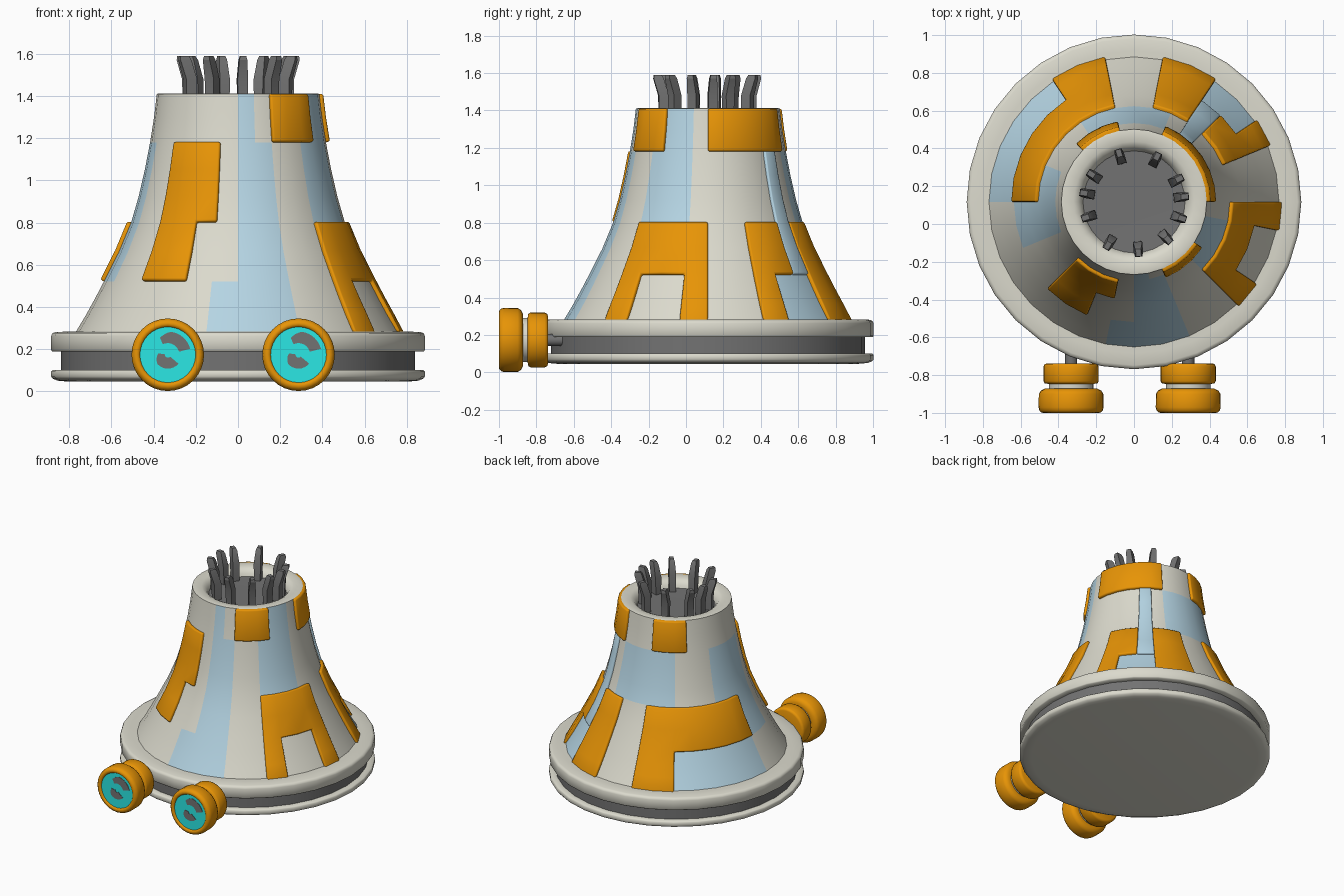
import bpy, bmesh, math
from mathutils import Matrix, Vector

if "Cube" in bpy.data.objects:
    bpy.data.objects.remove(bpy.data.objects["Cube"])

N = 32                      # sides around the bell
CY = 0.117                  # bell axis position in y
STEP = 2 * math.pi / N


def material(name, rgb):
    m = bpy.data.materials.new(name)
    m.diffuse_color = (*rgb, 1)
    m.use_nodes = True
    m.node_tree.nodes["Principled BSDF"].inputs["Base Color"].default_value = m.diffuse_color
    return m


WHITE, BLUE, ORANGE, GREY, CYAN = range(5)
MATS = [material("warm_white", (0.71, 0.70, 0.61)),
        material("pale_blue", (0.46, 0.66, 0.77)),
        material("orange", (0.81, 0.30, 0.002)),
        material("dark_grey", (0.17, 0.17, 0.17)),
        material("cyan", (0.024, 0.82, 0.80))]


def finish(name, bm, matrix=Matrix(), angle=55):
    me = bpy.data.meshes.new(name)
    bm.to_mesh(me)
    bm.free()
    for m in MATS:
        me.materials.append(m)
    me.shade_smooth()
    me.set_sharp_from_angle(angle=math.radians(angle))
    ob = bpy.data.objects.new(name, me)
    ob.matrix_world = matrix
    bpy.context.collection.objects.link(ob)
    return ob


def polar(r, k, z):
    # k counts sides from the front (-y) towards +x
    return Vector((r * math.sin(k * STEP), -r * math.cos(k * STEP), z))


def lathe(name, profile, matrix, colour):
    # colour(i, k) gives the material of profile segment i at side k
    bm = bmesh.new()
    rings = [[bm.verts.new(polar(r, k, z)) for k in range(N)] if r > 0
             else [bm.verts.new((0, 0, z))] * N for r, z in profile]
    for i in range(len(rings) - 1):
        for k in range(N):
            j = (k + 1) % N
            loop = [rings[i][k], rings[i][j], rings[i + 1][j], rings[i + 1][k]]
            f = bm.faces.new(list(dict.fromkeys(loop)))
            f.material_index = colour(i, k)
    return finish(name, bm, matrix)


BELL = Matrix.Translation((0, CY, 0))

# base: two white rims with a grey groove between, white underside
base = [(0, .045), (.8, .045), (.855, .05), (.88, .06), (.886, .07), (.886, .093), (.88, .1), (.84, .1),
        (.84, .188), (.88, .188), (.886, .195), (.886, .262), (.88, .275), (.865, .281),
        (.8, .283), (.7, .285)]
lathe("base", base, BELL, lambda i, k: GREY if i == 7 else WHITE)

# bell body: four paint bands, each a few rings high
wall = [(.77, .28), (.722, .36), (.678, .44), (.636, .52), (.565, .66), (.507, .8),
        (.472, .92), (.442, 1.05), (.417, 1.18), (.398, 1.3), (.385, 1.41)]
BANDS = [(0, 3), (3, 5), (5, 8), (8, 10)]
# blue paint: (lowest band, highest band, first side, last side)
BLUE_AREAS = [(0, 0, -1, 2), (1, 2, 0, 2), (3, 3, 0, 1), (2, 2, 4, 7), (3, 3, 5, 7),
              (0, 0, 11, 13), (1, 2, 12, 13), (2, 2, 14, 19), (0, 0, 19, 24),
              (1, 1, 24, 26), (2, 2, 22, 26)]


def cells(areas):
    return {(i, k % N) for lo, hi, a, b in areas
            for i in range(BANDS[lo][0], BANDS[hi][1]) for k in range(a, b)}


blue = cells(BLUE_AREAS)
# thick rim and the grey floor of the opening
rim = [(.372, 1.413), (.32, 1.41), (.295, 1.398), (.278, 1.375), (.27, 1.355), (0, 1.35)]
lathe("bell_body", wall + rim, BELL,
      lambda i, k: GREY if i == len(wall) + 4 else BLUE if (i, k) in blue else WHITE)


def panel(name, areas, colour=ORANGE, raised=.02):
    # raised plate that follows the bell wall over the chosen cells
    bm, verts, used = bmesh.new(), {}, cells(areas)

    def vert(i, k, layer):
        key = (i, k % N, layer)
        if key not in verts:
            a, b = wall[max(i - 1, 0)], wall[min(i + 1, len(wall) - 1)]
            n = Vector((b[1] - a[1], a[0] - b[0])).normalized()
            d = raised if layer else -.006
            r, z = wall[i]
            edge = i in (0, len(wall) - 1)
            verts[key] = bm.verts.new(polar(r + n.x * d, k, z if edge else z + n.y * d))
        return verts[key]

    for i, k in used:
        c = [(i, k), (i, k + 1), (i + 1, k + 1), (i + 1, k)]
        near = [(i - 1, k), (i, (k + 1) % N), (i + 1, k), (i, (k - 1) % N)]
        bm.faces.new([vert(*p, 1) for p in c])
        bm.faces.new([vert(*p, 0) for p in reversed(c)])
        for e in range(4):
            if near[e] not in used:
                p, q = c[e], c[(e + 1) % 4]
                bm.faces.new([vert(*p, 0), vert(*q, 0), vert(*q, 1), vert(*p, 1)])
    bm.normal_update()
    low = {v for key, v in verts.items() if key[2] == 0}
    sharp = [e for e in bm.edges if not set(e.verts) <= low and e.calc_face_angle(0) > .9]
    bmesh.ops.bevel(bm, geom=sharp, offset=raised * .5, segments=2, profile=.5, affect='EDGES')
    for f in bm.faces:
        f.material_index = colour
    finish(name, bm, BELL)


# orange raised plates
panel("front_left_plate", [(2, 2, -4, -1), (1, 1, -4, -2)])
panel("right_arch_plate", [(1, 1, 4, 8), (0, 0, 4, 5), (0, 0, 7, 8)])
panel("back_right_hook_plate", [(1, 1, 10, 12), (0, 0, 10, 11)])
panel("back_right_plate", [(0, 1, 13, 15)])
panel("back_left_plate", [(0, 0, 17, 19), (1, 1, 17, 24)])
panel("top_front_plate", [(3, 3, 2, 5)])
panel("top_right_plate", [(3, 3, 8, 14)])
panel("top_back_plate", [(3, 3, 17, 20)])
# raised blue strip between the two back right plates
panel("back_right_blue_strip", [(1, 2, 12, 13)], BLUE, .016)

# bent grey fins standing in the open top
bm = bmesh.new()
for deg in (27, 63, 84, 109, 138, 175, 211, 252, 280, 303, 343):
    rot = Matrix.Rotation(math.radians(-deg), 4, 'Z')
    loops = []
    for r0, r1, w, z in ((.21, .262, .022, 1.34), (.212, .265, .025, 1.48),
                         (.238, .292, .019, 1.57), (.25, .29, .014, 1.59)):
        loops.append([bm.verts.new(rot @ Vector(p)) for p in
                      ((-w, r0, z), (w, r0, z), (w, r1, z), (-w, r1, z))])
    for a, b in zip(loops, loops[1:]):
        for s in range(4):
            t = (s + 1) % 4
            bm.faces.new([a[s], a[t], b[t], b[s]])
    bm.faces.new(loops[-1])
    bm.faces.new(loops[0][::-1])
for f in bm.faces:
    f.material_index = GREY
finish("top_fins", bm, BELL, 20)


LENS = .99


def arc_plate(name, r0, r1, a0, a1, matrix):
    # thin curved marking on a lamp lens
    bm = bmesh.new()
    rows = []
    for s in range(13):
        a = math.radians(a0 + (a1 - a0) * s / 12)
        taper = 1 if s < 9 else 1 - (s - 8) * .1
        rr = r0 + (r1 - r0) * taper
        rows.append([bm.verts.new((r * math.cos(a), r * math.sin(a), z))
                     for r, z in ((r0, LENS - .002), (rr, LENS - .002),
                                  (rr, LENS + .003), (r0, LENS + .003))])
    for a, b in zip(rows, rows[1:]):
        for s in range(4):
            t = (s + 1) % 4
            bm.faces.new([a[s], a[t], b[t], b[s]])
    bm.faces.new(rows[0][::-1])
    bm.faces.new(rows[-1])
    bmesh.ops.recalc_face_normals(bm, faces=bm.faces[:])
    for f in bm.faces:
        f.material_index = GREY
    finish(name, bm, matrix, 30)


# two lamps on the front, each on a short grey stem
lamp = [(0, .62), (.032, .62), (.032, .738), (.128, .738), (.14, .742), (.146, .755), (.146, .832),
        (.14, .843), (.118, .847), (.118, .872), (.14, .872), (.16, .882), (.171, .9), (.172, .97),
        (.168, .987), (.157, .998), (.147, 1.0), (.137, .998), (.132, LENS), (0, LENS)]


def lamp_colour(i, k):
    if i < 2:
        return GREY
    return WHITE if i == 8 else CYAN if i == len(lamp) - 2 else ORANGE


for side, x in (("left", -.333), ("right", .287)):
    m = Matrix.Translation((x, 0, .173)) @ Matrix.Rotation(math.pi / 2, 4, 'X')
    lathe(side + "_lamp", lamp, m, lamp_colour)
    arc_plate(side + "_lamp_upper_mark", .055, .11, 15, 115, m)
    arc_plate(side + "_lamp_lower_mark", .014, .066, 320, 172, m)
